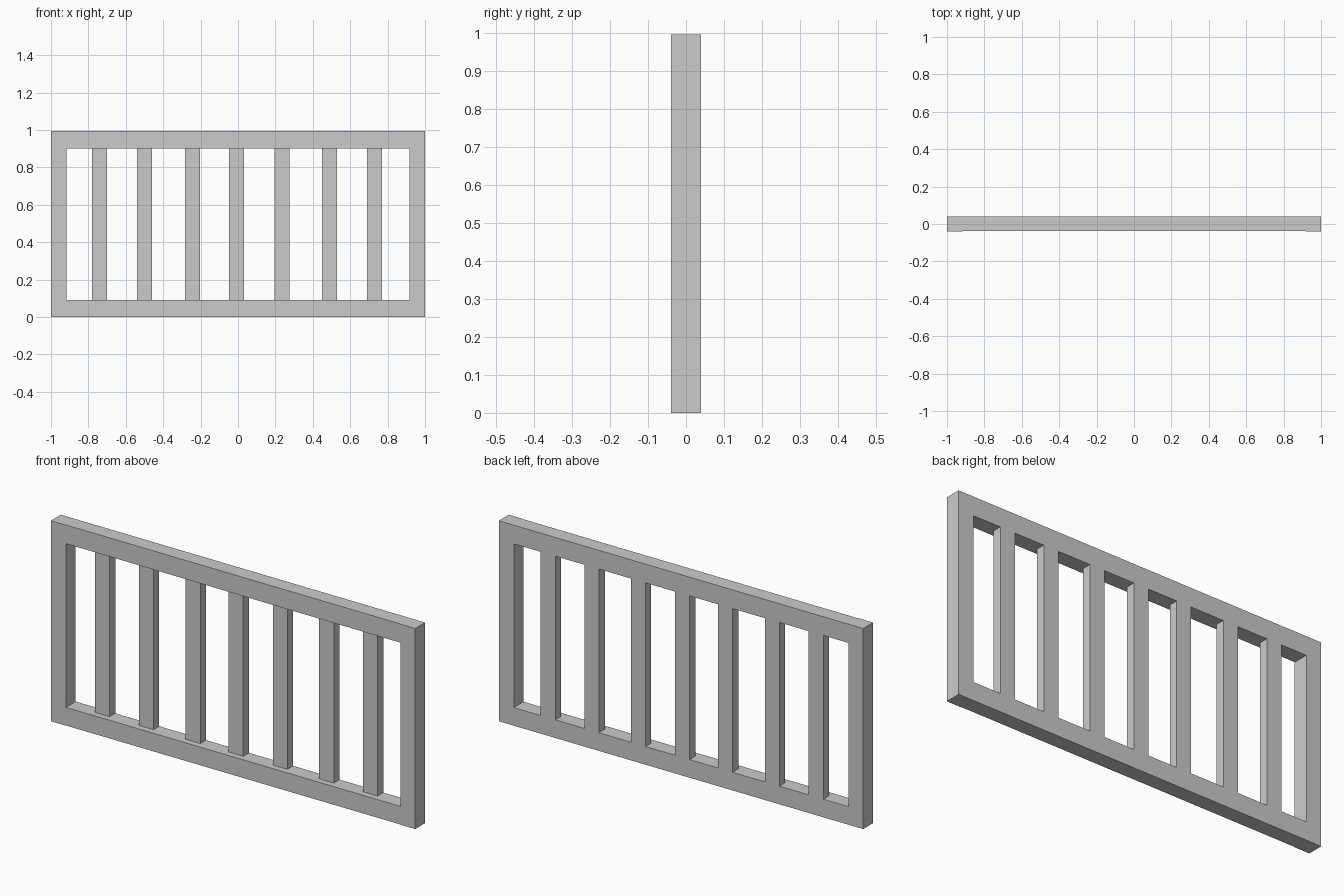
import bpy

# Remove the default cube
default = bpy.data.objects.get("Cube")
if default:
    bpy.data.objects.remove(default, do_unlink=True)

grey = bpy.data.materials.new("plain_grey")
grey.use_nodes = True
colour = (0.6, 0.6, 0.6, 1)
grey.diffuse_color = colour
grey.node_tree.nodes["Principled BSDF"].inputs["Base Color"].default_value = colour

HEIGHT = 0.995
BACK = 0.039
WIDTH = 0.08


def box(name, low, high):
    """Add a box spanning two opposite corners."""
    bpy.ops.mesh.primitive_cube_add(size=1)
    obj = bpy.context.object
    obj.name = name
    for v in obj.data.vertices:
        v.co = [a + (c + 0.5) * (b - a) for a, b, c in zip(low, high, v.co)]
    obj.data.materials.append(grey)
    return obj


# End posts
box("right_post", (-1, -BACK, 0), (-0.918, BACK, HEIGHT))
box("left_post", (0.918, -BACK, 0), (1, BACK, HEIGHT))

# Rails, a hair behind the post fronts
for name, bottom, top in (("bottom_rail", 0, 0.09), ("top_rail", 0.902, HEIGHT)):
    box(name, (-0.918, -0.037, bottom), (0.918, BACK, top))

# Uneven slats, set back from the front and flush with the back
for i, x in enumerate((-0.741, -0.5, -0.243, -0.007, 0.235, 0.49, 0.73)):
    box(f"slat_{i + 1}", (x - WIDTH / 2, -0.006, 0.09), (x + WIDTH / 2, BACK, 0.902))
